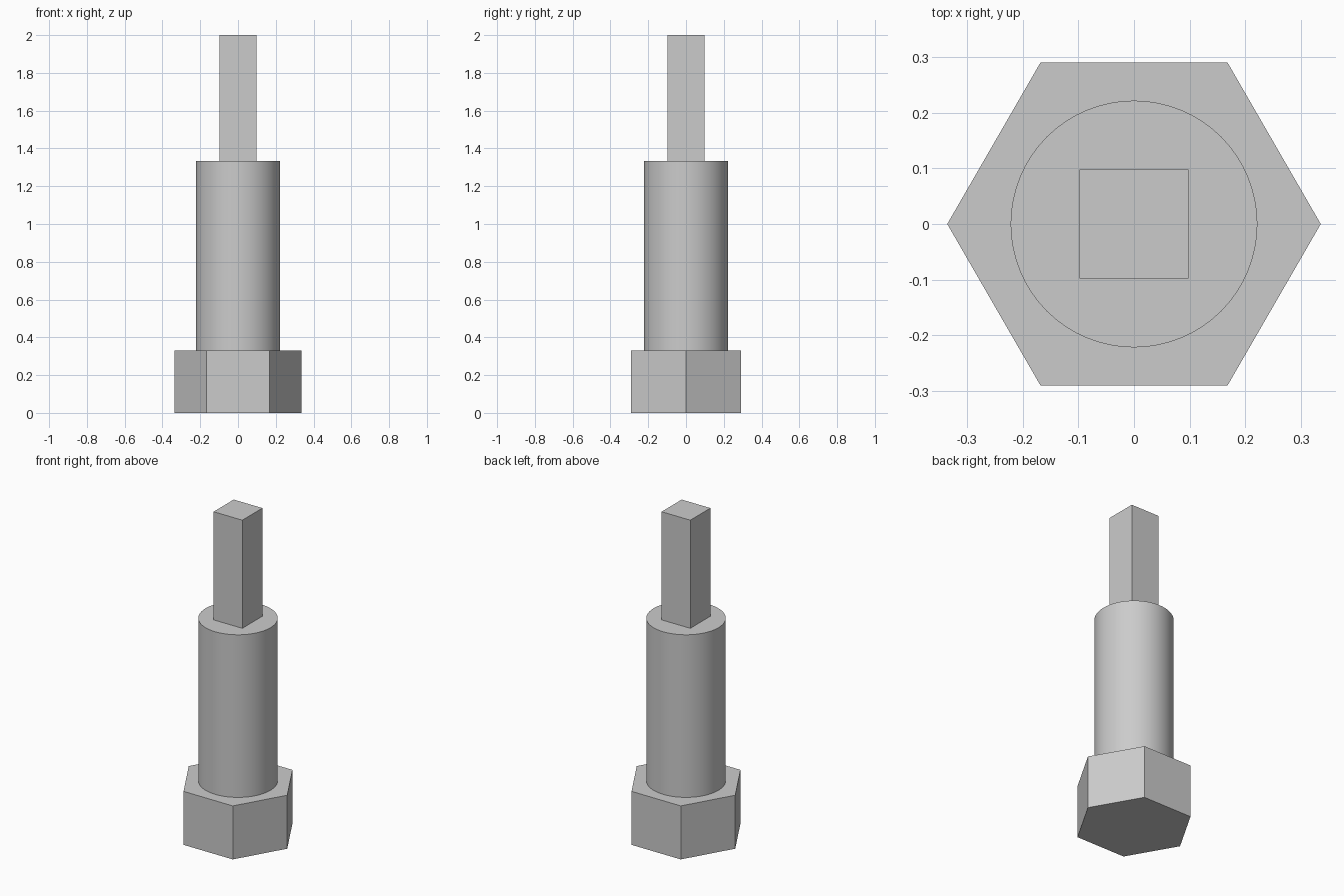
import bpy
import math

cube = bpy.data.objects.get("Cube")
if cube:
    bpy.data.objects.remove(cube, do_unlink=True)

# Single plain metal colour
GREY = (0.6, 0.6, 0.6, 1.0)
metal = bpy.data.materials.new("grey_metal")
metal.use_nodes = True
metal.diffuse_color = GREY
metal.node_tree.nodes["Principled BSDF"].inputs["Base Color"].default_value = GREY


def prism(name, sides, radius, bottom, top, turn=0.0):
    """Upright prism between two heights."""
    bpy.ops.mesh.primitive_cylinder_add(
        vertices=sides, radius=radius, depth=top - bottom,
        location=(0, 0, (bottom + top) / 2), rotation=(0, 0, turn))
    part = bpy.context.object
    part.name = name
    part.data.materials.append(metal)
    bpy.ops.object.transform_apply(location=False, rotation=True, scale=False)
    return part


# Hexagonal head, corners on the x axis
prism("hex_head", 6, 0.336, 0.0, 0.33, math.radians(30))

# Round shank
prism("round_shank", 64, 0.222, 0.33, 1.333)
bpy.ops.object.shade_smooth_by_angle(angle=math.radians(30))

# Square drive tip
prism("square_tip", 4, 0.098 * math.sqrt(2), 1.333, 2.0, math.radians(45))
